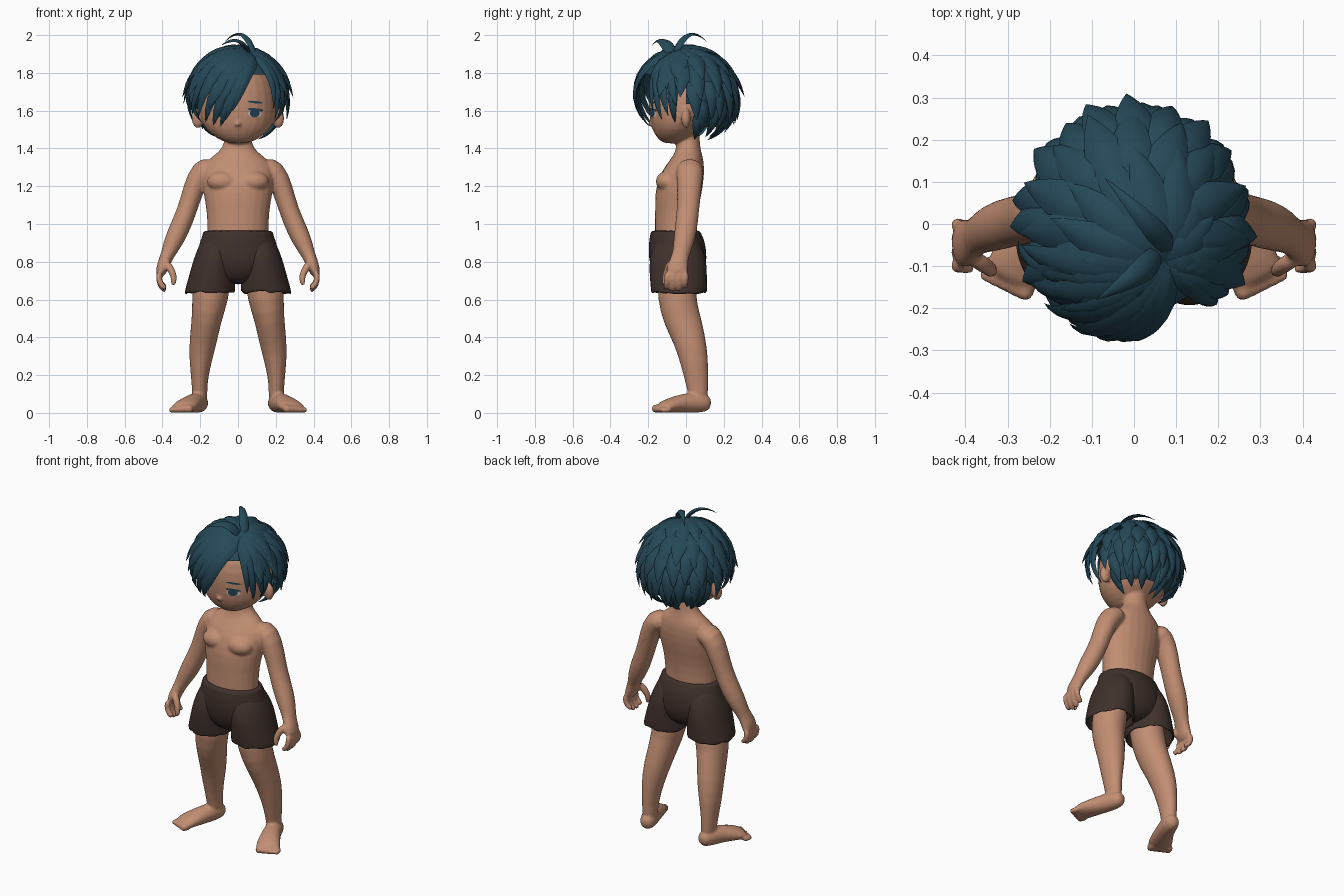
import bpy, bmesh, math, random
from mathutils import Vector, Matrix

random.seed(4)
cube = bpy.data.objects.get("Cube")
if cube:
    bpy.data.objects.remove(cube)


def material(name, rgb):
    m = bpy.data.materials.new(name)
    m.use_nodes = True
    m.diffuse_color = (*rgb, 1)
    m.node_tree.nodes["Principled BSDF"].inputs["Base Color"].default_value = (*rgb, 1)
    return m


SKIN = material("warm skin", (0.54, 0.27, 0.17))
HAIR = material("dark teal hair", (0.019, 0.066, 0.098))
CLOTH = material("brown cloth", (0.05, 0.031, 0.025))
WHITE = material("eye white", (0.6, 0.55, 0.5))
IRIS = material("blue iris", (0.02, 0.06, 0.1))


def finish(bm, name, mat, sharp=None):
    bmesh.ops.recalc_face_normals(bm, faces=bm.faces)
    me = bpy.data.meshes.new(name)
    bm.to_mesh(me)
    bm.free()
    me.shade_smooth()
    if sharp:
        me.set_sharp_from_angle(angle=math.radians(sharp))
    me.materials.append(mat)
    ob = bpy.data.objects.new(name, me)
    bpy.context.scene.collection.objects.link(ob)
    return ob


def loft(bm, rings, ref=None, side=1, segs=12, cap=True):
    """Skin ellipses (x, y, z, a, b); level rings, or square to the path if ref is given."""
    grow = 3 / (2 + math.cos(2 * math.pi / segs))
    pts = [Vector((side * r[0], r[1], r[2])) for r in rings]
    loops = []
    for i, (p, r) in enumerate(zip(pts, rings)):
        u, v = Vector((1, 0, 0)), Vector((0, 1, 0))
        if ref:
            t = (pts[min(i + 1, len(pts) - 1)] - pts[max(i - 1, 0)]).normalized()
            u = Vector(ref).cross(t).normalized()
            v = t.cross(u)
        angles = [2 * math.pi * k / segs for k in range(segs)]
        loops.append([bm.verts.new(p + grow * (u * r[3] * math.cos(w) + v * r[4] * math.sin(w)))
                      for w in angles])
    for a, b in zip(loops, loops[1:]):
        for k in range(segs):
            n = (k + 1) % segs
            bm.faces.new((a[k], a[n], b[n], b[k]))
    if cap:
        bm.faces.new(loops[0])
        bm.faces.new(loops[-1])
    return loops


def ball(bm, loc, size):
    mat = Matrix.Translation(loc) @ Matrix.Diagonal((*size, 1))
    bmesh.ops.create_uvsphere(bm, u_segments=16, v_segments=10, radius=1, matrix=mat)


UP, BACK = (0, 0, 1), (0, 1, 0)

# Body: overlapping volumes fused into one smooth skin
bm = bmesh.new()
loft(bm, [(0, -.05, .82, .16, .11), (0, -.055, .95, .162, .112), (0, -.05, 1.07, .163, .112),
          (0, -.04, 1.17, .185, .125), (0, -.02, 1.27, .195, .118), (0, .005, 1.34, .165, .088),
          (0, .012, 1.38, .1, .068), (0, .012, 1.43, .066, .06), (0, .01, 1.54, .066, .06)])
# Head
loft(bm, [(0, -.075, 1.425, .045, .04), (0, -.065, 1.45, .11, .085), (0, -.045, 1.5, .172, .135),
          (0, -.02, 1.56, .2, .172), (0, -.005, 1.65, .207, .195), (0, 0, 1.76, .19, .19),
          (0, 0, 1.85, .12, .13), (0, 0, 1.88, .05, .05)])
ball(bm, (0, -.184, 1.53), (.016, .018, .014))
for s in (1, -1):
    # Chest and ear
    ball(bm, (s * .082, -.1, 1.225), (.085, .062, .055))
    ball(bm, (s * .212, 0, 1.56), (.034, .026, .054))
    # Arm and palm
    loft(bm, [(.12, .02, 1.305, .06, .07), (.195, .02, 1.285, .066, .072), (.238, .018, 1.18, .055, .064),
              (.27, .01, 1.07, .051, .058), (.312, 0, .97, .055, .06), (.35, -.015, .89, .048, .053),
              (.376, -.03, .83, .034, .042), (.398, -.045, .78, .033, .056),
              (.415, -.05, .72, .025, .062)], BACK, s)
    # Fingers and thumb
    for i in range(4):
        y = -.1 + i * .033
        drop = (0, .012, .01, -.006)[i]
        loft(bm, [(.417, y, .75, .017, .017), (.42, y, .705, .017, .016), (.405, y - .004, .672 - drop, .016, .015),
                  (.378, y - .006, .655 - drop, .014, .013)], BACK, s, 8)
    loft(bm, [(.385, -.08, .8, .022, .022), (.35, -.1, .755, .02, .02), (.336, -.112, .71, .017, .017),
              (.345, -.115, .67, .013, .013)], BACK, s, 8)
    # Leg
    loft(bm, [(.12, -.05, .78, .1, .11), (.15, -.05, .6, .097, .1), (.165, -.022, .5, .078, .1),
              (.185, .022, .38, .073, .084), (.2, .045, .27, .059, .075), (.205, .06, .14, .037, .056),
              (.2, .07, .05, .045, .05)], BACK, s)
    # Foot and toes
    loft(bm, [(.19, .135, .046, .03, .032), (.2, .085, .055, .05, .055), (.235, -.015, .053, .052, .052),
              (.28, -.1, .036, .072, .036), (.3, -.14, .026, .066, .024)], UP, s)
    for i in range(5):
        x, y, r = .257 + i * .023, -.15 + i * .011, .023 - i * .0018
        loft(bm, [(x - .01, y + .03, r, r, r), (x, y, r, r, r), (x + .008, y - .034, r * .95, r * .9, r * .9)],
             UP, s, 8)
body = finish(bm, "body", SKIN)
body.modifiers.new("round", "SUBSURF").levels = 1
fuse = body.modifiers.new("fuse", "REMESH")
fuse.mode, fuse.voxel_size, fuse.use_smooth_shade = "VOXEL", .008, True
soft = body.modifiers.new("soften", "SMOOTH")
soft.factor, soft.iterations = .5, 4

# Shorts: seat with waistband, then two open legs with ragged hems
bm = bmesh.new()
loft(bm, [(0, -.055, .968, .165, .118), (0, -.055, .96, .186, .132), (0, -.052, .935, .188, .138),
          (0, -.05, .925, .195, .143), (0, -.045, .86, .213, .154), (0, -.042, .78, .22, .15),
          (0, -.04, .71, .15, .12), (0, -.04, .68, .06, .07)], segs=24)
finish(bm, "shorts_seat", CLOTH).modifiers.new("round", "SUBSURF").levels = 1
for s, name in ((1, "left"), (-1, "right")):
    bm = bmesh.new()
    rings = loft(bm, [(.1, -.045, .93, .085, .1), (.118, -.045, .85, .105, .145), (.132, -.042, .77, .115, .152),
                      (.142, -.04, .7, .124, .15), (.147, -.037, .655, .132, .148),
                      (.148, -.037, .637, .134, .147)], side=s, segs=32, cap=False)
    for v in rings[-1]:
        v.co.z += random.uniform(-.012, .012)
    leg = finish(bm, "shorts_leg_" + name, CLOTH)
    thick = leg.modifiers.new("thickness", "SOLIDIFY")
    thick.thickness, thick.offset = .012, -1
    leg.modifiers.new("round", "SUBSURF").levels = 1

# Hair cap, open over the face
CENTRE, RADII = Vector((0, 0, 1.68)), Vector((.235, .245, .235))
bm = bmesh.new()
bmesh.ops.create_uvsphere(bm, u_segments=48, v_segments=32, radius=1,
                          matrix=Matrix.Translation(CENTRE) @ Matrix.Diagonal((*RADII, 1)))
face_gap = [v for v in bm.verts if (v.co.y < -.02 and v.co.z < 1.77) or v.co.z < 1.5
            or (v.co.y < .06 and v.co.z < 1.62)]
bmesh.ops.delete(bm, geom=face_gap, context="VERTS")
finish(bm, "hair_cap", HAIR)

# Hair locks: pointed ridged tufts
SECTION = ((-1, 0), (-.55, .55), (0, .85), (.55, .55), (1, 0), (0, -.5))


def tuft(bm, path, width, thick):
    loops = []
    n = len(path) - 1
    for i, p in enumerate(path[:-1]):
        t = i / n
        along = (path[i + 1] - path[max(i - 1, 0)]).normalized()
        across = along.cross(p - CENTRE).normalized()
        out = across.cross(along)
        k = (1 - t ** 1.8) * min(1, .5 + 1.6 * t)
        loops.append([bm.verts.new(p + across * a * width * k + out * b * thick * k) for a, b in SECTION])
    for a, b in zip(loops, loops[1:]):
        for j in range(6):
            bm.faces.new((a[j], a[j - 1], b[j - 1], b[j]))
    tip = bm.verts.new(path[-1])
    for j in range(6):
        bm.faces.new((loops[-1][j], loops[-1][j - 1], tip))
    bm.faces.new(loops[0])


def heading(az, el):
    az, el = math.radians(az), math.radians(el)
    return Vector((math.cos(el) * math.cos(az), math.cos(el) * math.sin(az), math.sin(el)))


def lock(bm, root, tip, width, lift, thick=.03):
    path = []
    for i in range(10):
        t = i / 9
        d = root.lerp(tip, t).normalized()
        path.append(CENTRE + d * RADII * (1 + .05 * math.sin(math.pi * t) + lift * t * t))
    tuft(bm, path, width, thick)


CROWN = heading(312, 62)
bm = bmesh.new()
# Tiers: tip height, root height, count, first and last heading, half width, lift
for el, top, count, first, last, w, lift in (
        (42, 90, 9, -20, 200, .07, .14), (18, 68, 11, -28, 208, .065, .2), (-6, 42, 13, -24, 204, .06, .23),
        (-28, 18, 11, 14, 166, .052, .22), (-44, -6, 9, 22, 158, .045, .14), (-60, -22, 7, 25, 155, .036, .08)):
    for i in range(count):
        az = first + (last - first) * i / (count - 1) + random.uniform(-4, 4)
        tip = heading(az, el + random.uniform(-5, 5))
        root = CROWN if top == 90 else heading(az + random.uniform(-8, 8), top)
        lock(bm, root, tip, w, lift + random.uniform(-.04, .04))
finish(bm, "hair_back", HAIR, 50)

# Fringe swept from the crown, parted over the left eye
bm = bmesh.new()
for az, el, w, lift in ((263, -19, .05, .1), (253, -30, .05, .12), (243, -39, .05, .12), (232, -37, .052, .13),
                        (221, -32, .05, .14), (210, -26, .05, .15), (199, -22, .05, .17), (188, -10, .055, .2),
                        (250, -10, .06, .17), (236, -14, .065, .2), (220, -8, .065, .2), (205, 0, .065, .22),
                        (190, 14, .065, .2), (228, 18, .06, .17), (207, 28, .06, .15),
                        (318, -17, .036, .12), (328, -30, .042, .12), (339, -24, .046, .16), (350, -12, .05, .2),
                        (325, -4, .05, .17), (340, 6, .055, .2), (355, 14, .06, .2), (338, 25, .05, .14)):
    lock(bm, CROWN, heading(az, el), w, lift)
# Locks in front of the ears
for az in (-16, 196):
    lock(bm, heading(az, 20), heading(az, -36), .035, .04)
finish(bm, "hair_fringe", HAIR, 50)

# Stray locks curling up from the crown
bm = bmesh.new()


def stray(a, b, c, width):
    a, b, c = Vector(a), Vector(b), Vector(c)
    tuft(bm, [a.lerp(b, i / 9).lerp(b.lerp(c, i / 9), i / 9) for i in range(10)], width, .02)


stray((.095, -.07, 1.87), (.04, 0, 2.075), (-.07, .11, 1.965), .032)
stray((.07, -.06, 1.87), (.02, -.12, 2.02), (-.09, -.18, 1.945), .04)
finish(bm, "hair_strays", HAIR, 50)


# Eyes and brows: thin plates laid on the face
def plate(name, x, z, rx, rz, tilt, mat, offset):
    bm = bmesh.new()
    turn = Matrix.Translation((x, -.4, z)) @ Matrix.Rotation(tilt, 4, "Y") @ Matrix.Diagonal((rx, 1, rz, 1))
    bmesh.ops.create_circle(bm, cap_ends=True, cap_tris=True, segments=20, radius=1,
                            matrix=turn @ Matrix.Rotation(math.pi / 2, 4, "X"))
    ob = finish(bm, name, mat)
    wrap = ob.modifiers.new("lay on face", "SHRINKWRAP")
    wrap.target, wrap.wrap_method, wrap.wrap_mode = body, "PROJECT", "ABOVE_SURFACE"
    wrap.use_project_y, wrap.offset = True, offset


for s, name in ((1, "left"), (-1, "right")):
    plate("eye_white_" + name, s * .088, 1.585, .036, .02, 0, WHITE, .003)
    plate("iris_" + name, s * .086, 1.586, .025, .021, 0, IRIS, .005)
    plate("lash_" + name, s * .09, 1.605, .04, .008, s * .1, HAIR, .007)
    plate("brow_" + name, s * .09, 1.645, .04, .006, s * .1, HAIR, .004)
